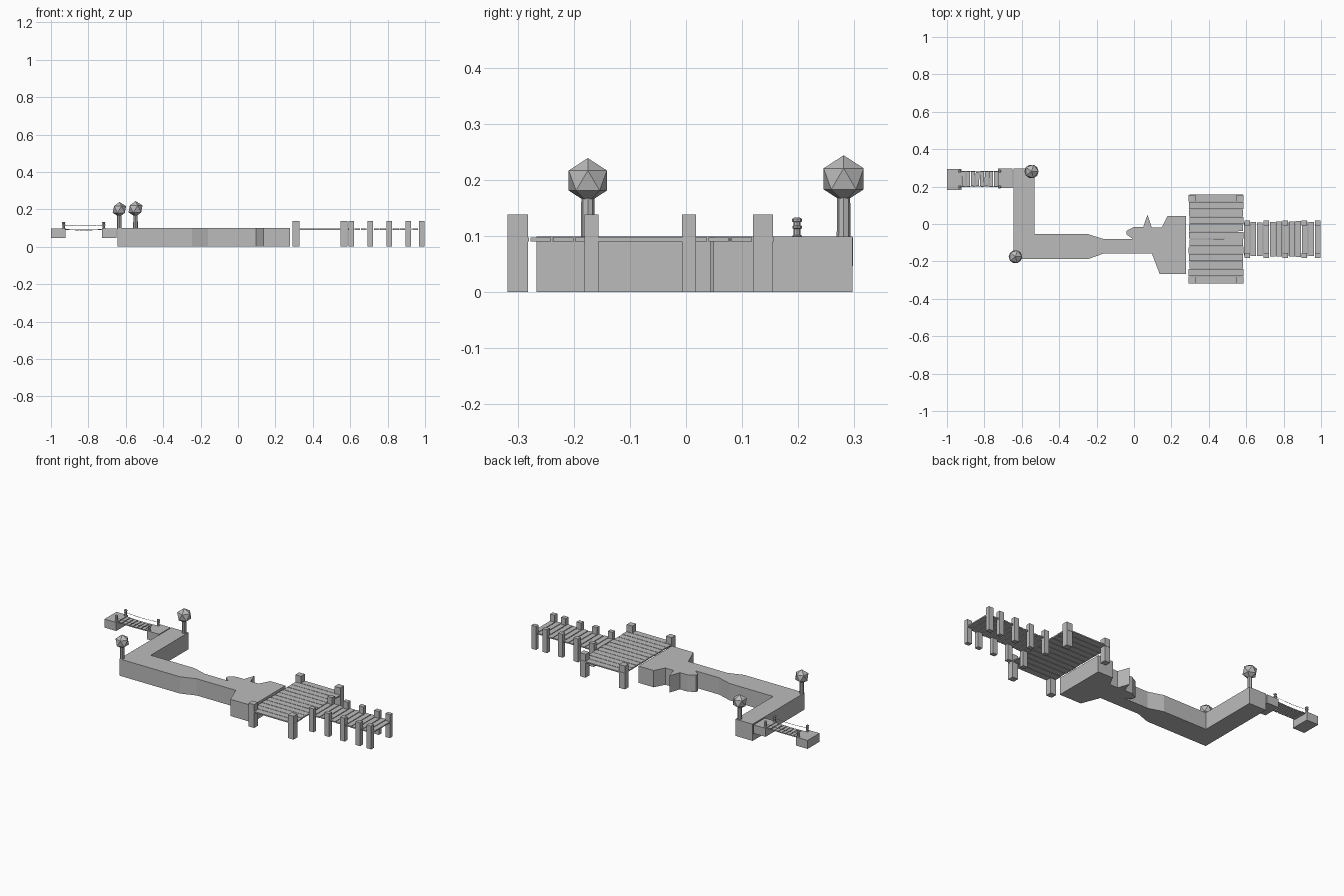
import bpy, bmesh, math, random
from mathutils import Vector

if "Cube" in bpy.data.objects:
    bpy.data.objects.remove(bpy.data.objects["Cube"])

random.seed(4)
mat = bpy.data.materials.new("plain grey")
mat.diffuse_color = (0.5, 0.5, 0.5, 1)
mat.use_nodes = True
mat.node_tree.nodes["Principled BSDF"].inputs["Base Color"].default_value = mat.diffuse_color


def finish(bm, name):
    bmesh.ops.recalc_face_normals(bm, faces=bm.faces)
    me = bpy.data.meshes.new(name)
    bm.to_mesh(me)
    bm.free()
    me.materials.append(mat)
    ob = bpy.data.objects.new(name, me)
    bpy.context.collection.objects.link(ob)
    return ob


def box(name, x0, x1, y0, y1, z0, z1, turn=0.0):
    bm = bmesh.new()
    bmesh.ops.create_cube(bm, size=1)
    for v in bm.verts:
        v.co = Vector((v.co.x * (x1 - x0), v.co.y * (y1 - y0), v.co.z * (z1 - z0)))
    ob = finish(bm, name)
    ob.location = ((x0 + x1) / 2, (y0 + y1) / 2, (z0 + z1) / 2)
    ob.rotation_euler.z = turn
    return ob


def lathe(name, x, y, profile, sides):
    """Closed solid of revolution from (radius, z) pairs."""
    bm = bmesh.new()
    rings = [[bm.verts.new((x + r * math.cos(math.tau * i / sides),
                            y + r * math.sin(math.tau * i / sides), z))
              for i in range(sides)] for r, z in profile]
    for a, b in zip(rings, rings[1:]):
        for i in range(sides):
            j = (i + 1) % sides
            bm.faces.new((a[i], a[j], b[j], b[i]))
    bm.faces.new(rings[0])
    bm.faces.new(rings[-1])
    return finish(bm, name)


# Raised ground: outline extruded upward
outline = [(-.643, .297), (-.532, .297), (-.532, -.054), (-.247, -.054), (-.16, -.081),
           (-.005, -.081), (-.04, -.056), (-.04, -.037), (0, -.015), (.05, -.015),
           (.072, .05), (.095, -.018), (.148, -.018), (.18, .044), (.279, .044),
           (.279, -.266), (.137, -.266), (.095, -.157), (-.16, -.157),
           (-.247, -.188), (-.643, -.188)]
bm = bmesh.new()
face = bm.faces.new([bm.verts.new((x, y, 0)) for x, y in outline])
ext = bmesh.ops.extrude_face_region(bm, geom=[face], use_keep_orig=True)
for v in ext["geom"]:
    if isinstance(v, bmesh.types.BMVert):
        v.co.z = .099
finish(bm, "raised_ground")

# Wide deck: twelve planks along x and four corner posts
for i in range(12):
    y = -.317 + i * .0397
    j = random.uniform(0, .004)
    box("deck_plank", .292 + j, .586 - random.uniform(0, .004), y, y + .037, .09, .097,
        random.uniform(-.004, .004))
for x in (.291, .548):
    for y in (-.318, .119):
        box("deck_post", x, x + .037, y, y + .036, 0, .138)

# Narrow pier: cross planks and five pairs of posts
for i in range(12):
    x = .588 + i * .0345
    j = random.uniform(0, .008)
    box("pier_plank", x, x + .030, -.177 + j, .016 - j, .09, .097)
for x in (.59, .692, .794, .895, .967):
    for y in (-.181, -.007):
        box("pier_post", x, x + .030, y, y + .025, 0, .138)

# Trees: trunk and faceted crown
for x, y, z, r in ((-.634, -.175, .199, .040), (-.548, .281, .202, .042)):
    lathe("tree_trunk", x, y, [(.0125, .095), (.0115, z - r * .6)], 8)
    bm = bmesh.new()
    bmesh.ops.create_icosphere(bm, subdivisions=1, radius=r)
    finish(bm, "tree_crown").location = (x, y, z)

# Rope bridge: end blocks, sagging planks, posts and hand ropes
box("bridge_block_outer", -1, -.923, .182, .294, .047, .097)
box("bridge_block_inner", -.728, -.65, .192, .298, .047, .097)
xa, xb = -.932, -.718


def sag(t, depth):
    return depth * 4 * t * (1 - t)


for i in range(8):
    t = (i + .5) / 8
    x = -.923 + t * .196
    j = random.uniform(0, .004)
    box("bridge_plank", x - .010, x + .010, .2 + j, .283 - j, .09 - sag(t, .003),
        .095 - sag(t, .003), random.uniform(-.06, .06))

post = [(.009, .096), (.009, .100), (.0065, .102), (.0065, .113), (.0085, .114),
        (.0085, .118), (.0065, .119), (.0065, .125), (.009, .126), (.009, .130), (.005, .133)]
for y in (.198, .283):
    for x in (xa, xb):
        lathe("bridge_post", x, y, post, 8)
    for name, z, depth in (("hand_rope", .117, .006), ("foot_rope", .0925, .003)):
        cu = bpy.data.curves.new(name, "CURVE")
        cu.dimensions = "3D"
        cu.bevel_depth = .0013
        cu.bevel_resolution = 0
        sp = cu.splines.new("POLY")
        sp.points.add(8)
        for k, p in enumerate(sp.points):
            t = k / 8
            p.co = (xa + (xb - xa) * t, y, z - sag(t, depth), 1)
        cu.materials.append(mat)
        bpy.context.collection.objects.link(bpy.data.objects.new(name, cu))
